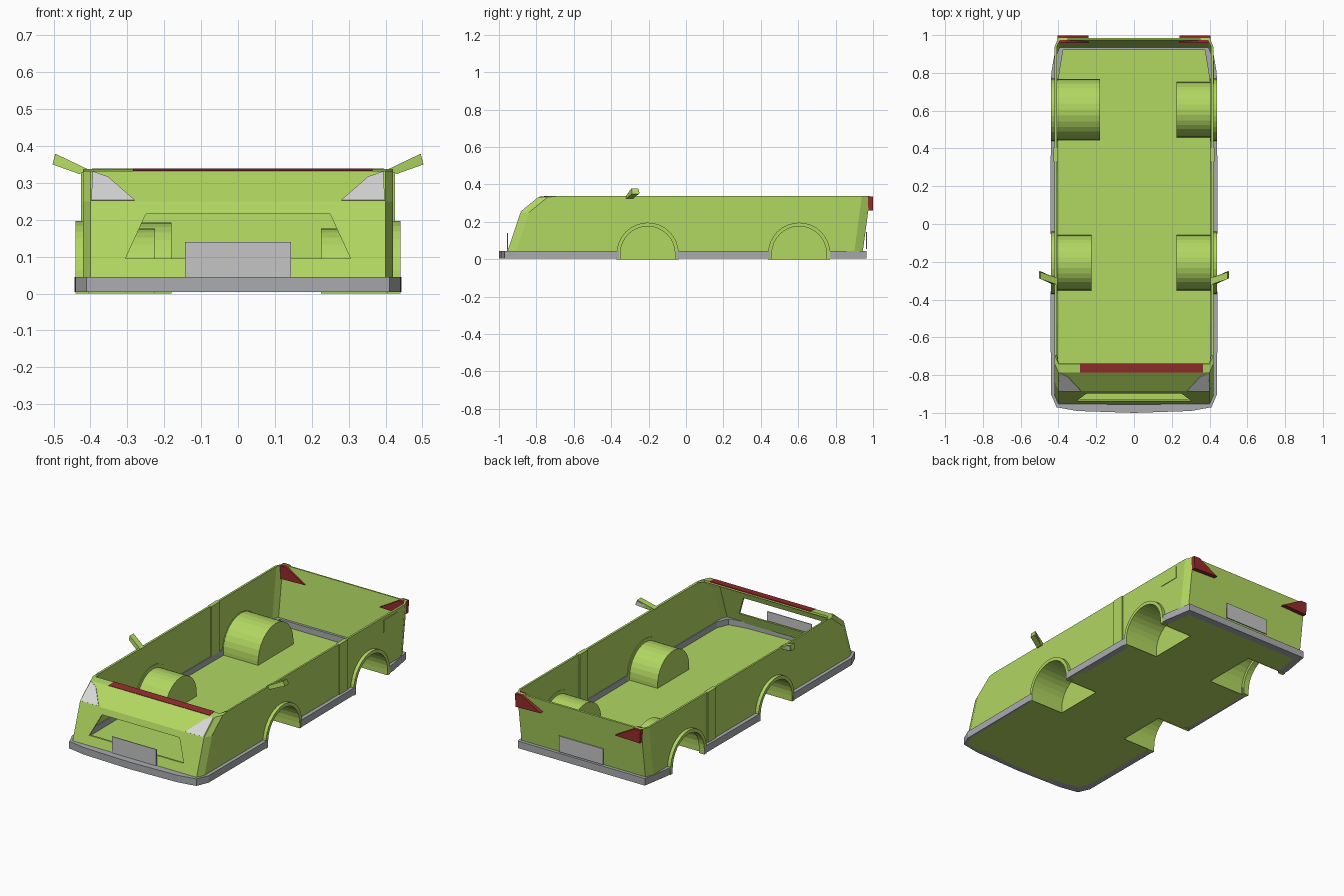
import bpy, bmesh, math
from mathutils import Vector

if "Cube" in bpy.data.objects:
    bpy.data.objects.remove(bpy.data.objects["Cube"])


def material(name, rgb):
    m = bpy.data.materials.new(name)
    m.diffuse_color = (*rgb, 1)
    m.use_nodes = True
    m.node_tree.nodes["Principled BSDF"].inputs["Base Color"].default_value = m.diffuse_color
    return m


GREEN = material("lime_green", (0.44, 0.68, 0.12))
GREY = material("trim_grey", (0.40, 0.41, 0.43))
PLATE = material("plate_grey", (0.56, 0.56, 0.56))
LAMP = material("lamp_white", (0.68, 0.68, 0.68))
RED = material("lamp_red", (0.30, 0.025, 0.025))


def make(name, verts, faces, mat, recalc=True):
    me = bpy.data.meshes.new(name)
    me.from_pydata([tuple(v) for v in verts], [], faces)
    if recalc:
        bm = bmesh.new()
        bm.from_mesh(me)
        bmesh.ops.recalc_face_normals(bm, faces=bm.faces)
        bm.to_mesh(me)
        bm.free()
    me.materials.append(mat)
    ob = bpy.data.objects.new(name, me)
    bpy.context.collection.objects.link(ob)
    return ob


def prism(name, pts, offset, mat):
    """Extrude a polygon along an offset vector."""
    n = len(pts)
    o = Vector(offset)
    verts = [Vector(p) for p in pts] + [Vector(p) + o for p in pts]
    faces = [list(range(n)), list(range(n, 2 * n))]
    faces += [[i, (i + 1) % n, n + (i + 1) % n, n + i] for i in range(n)]
    return make(name, verts, faces, mat)


def box(name, x, y, z, mat):
    return prism(name, [(x[0], y[0], z[0]), (x[1], y[0], z[0]), (x[1], y[1], z[0]), (x[0], y[1], z[0])],
                 (0, 0, z[1] - z[0]), mat)


def arch(r, cy, base=0.0, n=16):
    """Wheel arch outline in (y, z): half circle on short legs."""
    pts = [(cy + r * math.cos(math.pi * i / n), 0.03 + r * math.sin(math.pi * i / n)) for i in range(n + 1)]
    return [(cy + r, base)] + pts + [(cy - r, base)]


def front_y(z):
    """Depth of the nose surface at a given height."""
    prof = [(0.04, -0.955), (0.25, -0.885), (0.332, -0.785), (0.337, -0.74)]
    for (z0, y0), (z1, y1) in zip(prof, prof[1:]):
        if z <= z1:
            return y0 + (y1 - y0) * (z - z0) / (z1 - z0)
    return prof[-1][1]


# body shell: plan rings with bevelled corners, lofted upward
verts, faces = [], []
levels = (0.04, 0.25, 0.332, 0.337)
for z in levels:
    f, r = front_y(z), 0.945 + 0.04 * (z - 0.04) / 0.297
    half = [(0.40, f), (0.42, f + 0.045), (0.42, r - 0.045), (0.40, r)]
    ring = half + [(-x, y) for x, y in reversed(half)]
    verts += [(x, y, z) for x, y in ring]
for k in range(len(levels) - 1):
    for i in range(8):
        j = (i + 1) % 8
        faces.append((k * 8 + i, k * 8 + j, k * 8 + 8 + j, k * 8 + 8 + i))
body = make("body_shell", verts, faces, GREEN, recalc=False)
sol = body.modifiers.new("thickness", 'SOLIDIFY')
sol.thickness = 0.012
sol.offset = -1

# bumper and sill skirt
half = [(0.30, -0.99), (0.41, -0.97), (0.44, -0.90), (0.443, 0.0), (0.438, 0.80), (0.41, 0.965)]
outer = [(0, -1.0)] + half + [(-x, y) for x, y in reversed(half)]
inner = [(x * 0.915, y * 0.955) for x, y in outer]
n = len(outer)
verts = [(x, y, z) for z in (0.004, 0.045) for ring in (outer, inner) for x, y in ring]
faces = []
for i in range(n):
    j = (i + 1) % n
    faces += [(i, j, 2 * n + j, 2 * n + i), (n + i, n + j, 3 * n + j, 3 * n + i),
              (i, j, n + j, n + i), (2 * n + i, 2 * n + j, 3 * n + j, 3 * n + i)]
skirt = make("bumper_skirt", verts, faces, GREY)


def cut(ob, cutter):
    m = ob.modifiers.new("cut", 'BOOLEAN')
    m.operation = 'DIFFERENCE'
    m.object = cutter
    m.solver = 'EXACT'
    cutter.hide_render = True
    cutter.display_type = 'WIRE'


# wheel wells, arch lips and arch cut-outs
wheels = []
for s, side in ((1, "right"), (-1, "left")):
    for cy, end in ((-0.205, "front"), (0.605, "rear")):
        big = s < 0 and end == "rear"
        r, xi = (0.163, 0.18) if big else (0.146, 0.225)
        wheels.append((s, cy, r, xi))
        prof = arch(r, cy)
        m = len(prof)
        verts = [(s * x, y, z) for x in (xi, 0.425) for y, z in prof]
        faces = [list(range(m))] + [(i, i + 1, m + i + 1, m + i) for i in range(m - 1)]
        make(f"wheel_well_{end}_{side}", verts, faces, GREEN)
        ring = arch(0.166, cy) + arch(0.146, cy)[::-1]
        verts = [(s * x, y, z) for x in (0.405, 0.44) for y, z in ring]
        k = len(ring)
        h = k // 2
        faces = [(i, (i + 1) % k, k + (i + 1) % k, k + i) for i in range(k)]
        for b in (0, k):
            faces += [(b + i, b + i + 1, b + k - 2 - i, b + k - 1 - i) for i in range(h - 1)]
        make(f"arch_lip_{end}_{side}", verts, faces, GREEN)
        cutter = prism(f"arch_cutter_{end}_{side}",
                       [(s * 0.3, y, z) for y, z in arch(0.153, cy, -0.1)], (s * 0.3, 0, 0), GREEN)
        cut(body, cutter)
        cut(skirt, cutter)

# grille opening in the nose
grille = [(-0.305, 0.095), (0.305, 0.095), (0.25, 0.215), (-0.25, 0.215)]
cut(body, prism("grille_cutter", [(x, -1.1, z) for x, z in grille], (0, 0.3, 0), GREEN))

# floor pan with notches at the wheels
def floor_side(s):
    pts = [(s * 0.29, -0.975), (s * 0.40, -0.955), (s * 0.425, -0.89)]
    for ws, cy, r, xi in wheels:
        if ws == s:
            pts += [(s * 0.425, cy - r), (s * xi, cy - r), (s * xi, cy + r), (s * 0.425, cy + r)]
    return pts + [(s * 0.415, 0.925)]

plan = floor_side(1) + floor_side(-1)[::-1]
prism("floor_pan", [(x, y, 0.004) for x, y in plan], (0, 0, 0.006), GREEN)

# number plates
box("front_plate", (-0.143, 0.143), (-0.958, -0.953), (0.045, 0.14), PLATE)
box("rear_plate", (-0.143, 0.143), (0.963, 0.968), (0.055, 0.147), PLATE)

# red strip along the rear edge of the hood
prism("hood_strip", [(-0.285, -0.785, 0.334), (0.365, -0.785, 0.334), (0.365, -0.738, 0.339),
                     (-0.285, -0.738, 0.339)], (0, 0, -0.006), RED)

# filler flap on the right side
box("filler_flap", (0.415, 0.423), (0.74, 0.865), (0.25, 0.32), GREEN)

for s, side in ((1, "right"), (-1, "left")):
    # headlight plates lying on the sloped nose
    lamp = [(0.398, 0.252), (0.28, 0.252), (0.352, 0.315), (0.394, 0.33)]
    prism(f"headlight_{side}", [(s * x, front_y(z) - 0.003, z + 0.002) for x, z in lamp], (0, 0.006, -0.004), LAMP)
    # tail lights reach through the rear panel
    tail = [(0.405, 0.336), (0.365, 0.336), (0.24, 0.265), (0.40, 0.26)]
    prism(f"tail_light_{side}", [(s * x, 0.958, z) for x, z in tail], (0, 0.041, 0), RED)
    # door pillar
    box(f"door_pillar_{side}", (s * 0.402, s * 0.425), (0.33, 0.405), (0.045, 0.337), GREEN)
    # wing mirror: arm widening outward, with a grey glass on its rear face
    shape = [(0.405, 0.336, -0.31), (0.43, 0.324, -0.308), (0.503, 0.35, -0.275), (0.495, 0.379, -0.28)]
    prism(f"wing_mirror_{side}", [(s * x, y - 0.012, z) for x, z, y in shape], (0, 0.036, 0), GREEN)
    glass = [(0.445, 0.335, -0.30), (0.499, 0.352, -0.275), (0.493, 0.373, -0.28), (0.445, 0.353, -0.30)]
    prism(f"mirror_glass_{side}", [(s * x, y + 0.022, z) for x, z, y in glass], (0, 0.005, 0), PLATE)
